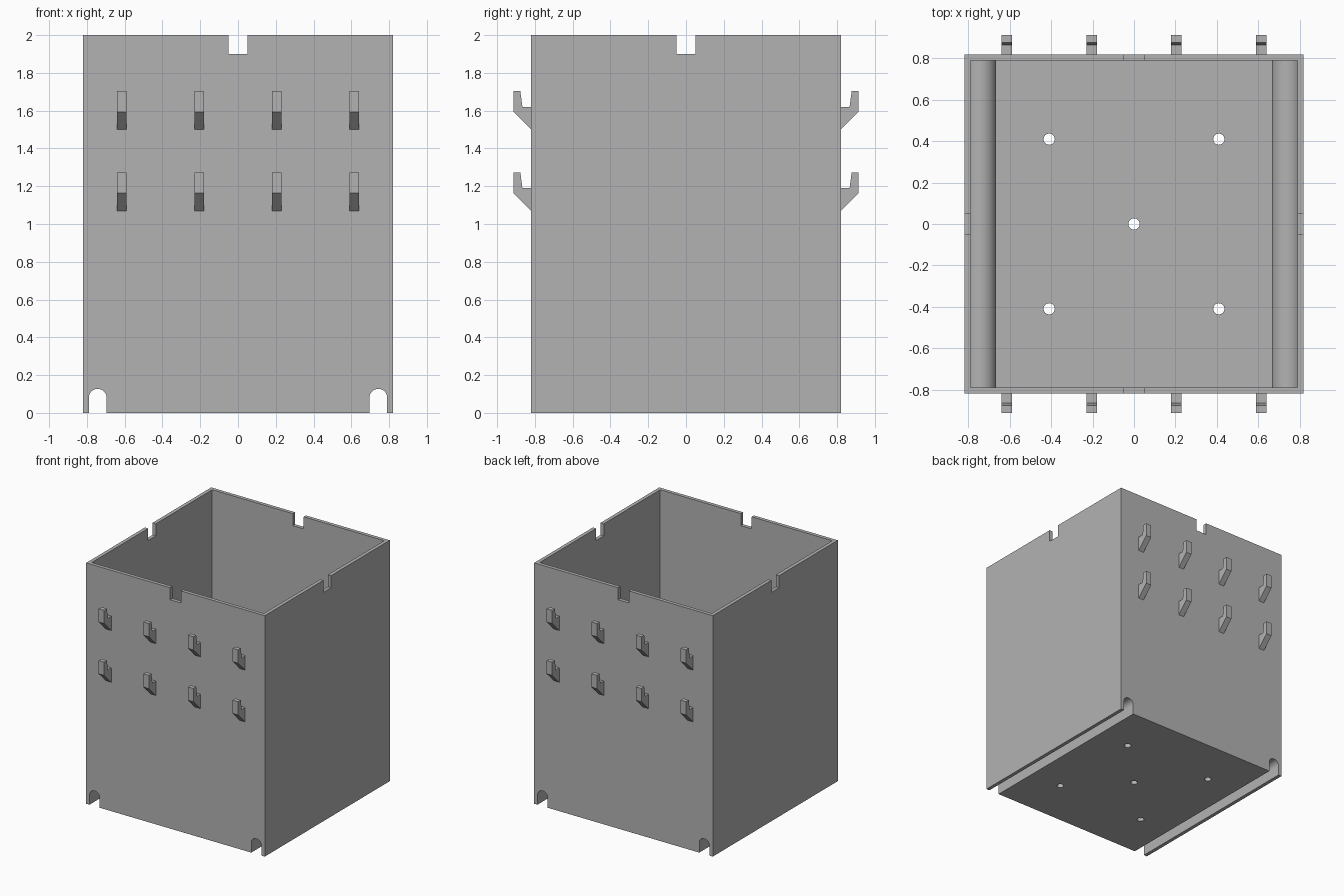
import bpy
from math import cos, sin, pi, radians, sqrt, atan2
from mathutils import Vector

if "Cube" in bpy.data.objects:
    bpy.data.objects.remove(bpy.data.objects["Cube"], do_unlink=True)

HALF, HEIGHT, WALL = 0.82, 2.0, 0.03
INNER = HALF - WALL
TUNNEL_X, TUNNEL_Z, TUNNEL_R = 0.743, 0.08, 0.047
SHELL_R = TUNNEL_R + WALL

grey = bpy.data.materials.new("plain grey")
grey.use_nodes = True
colour = (0.45, 0.45, 0.45, 1)
grey.diffuse_color = colour
grey.node_tree.nodes["Principled BSDF"].inputs["Base Color"].default_value = colour


def prism(name, outline, axis, lo, hi):
    """Extrude a 2D outline along x, y or z; outline is in the other two axes."""
    place = {"x": lambda a, b, t: (t, a, b),
             "y": lambda a, b, t: (a, t, b),
             "z": lambda a, b, t: (a, b, t)}[axis]
    n = len(outline)
    verts = [place(a, b, t) for t in (lo, hi) for a, b in outline]
    faces = [tuple(range(n)), tuple(range(2 * n - 1, n - 1, -1))]
    faces += [(i, i + n, (i + 1) % n + n, (i + 1) % n) for i in range(n)]
    mesh = bpy.data.meshes.new(name)
    mesh.from_pydata(verts, [], faces)
    # Turn every shell outward whatever the outline's direction
    area = sum(outline[i - 1][0] * outline[i][1] - outline[i][0] * outline[i - 1][1]
               for i in range(n))
    if (area > 0) != (axis == "y"):
        mesh.flip_normals()
    mesh.materials.append(grey)
    obj = bpy.data.objects.new(name, mesh)
    bpy.context.collection.objects.link(obj)
    return obj


def rect(a0, a1, b0, b1):
    return [(a0, b0), (a1, b0), (a1, b1), (a0, b1)]


def arc(cx, cz, r, start, end, steps=24):
    return [(cx + r * cos(start + (end - start) * i / steps),
             cz + r * sin(start + (end - start) * i / steps)) for i in range(steps + 1)]


def cut(target, cutter):
    mod = target.modifiers.new("cut", "BOOLEAN")
    mod.operation, mod.solver, mod.object = "DIFFERENCE", "EXACT", cutter
    bpy.context.view_layer.objects.active = target
    bpy.ops.object.modifier_apply(modifier=mod.name)
    bpy.data.objects.remove(cutter, do_unlink=True)


# Box with a cavity whose floor rises over the two tunnels
box = prism("box", rect(-HALF, HALF, -HALF, HALF), "z", 0, HEIGHT)
reach = INNER - TUNNEL_X
wall_angle = atan2(sqrt(SHELL_R ** 2 - reach ** 2), reach)
right_ridge = arc(TUNNEL_X, TUNNEL_Z, SHELL_R, pi, wall_angle)
edge = TUNNEL_X - SHELL_R
right_half = [(edge, WALL)] + right_ridge + [(INNER, HEIGHT + 0.1)]
left_half = [(-x, z) for x, z in reversed(right_half)]
cut(box, prism("cavity_cutter", right_half + left_half, "y", -INNER, INNER))

# Open round-topped tunnels along the bottom edges
for side in (-1, 1):
    cx = side * TUNNEL_X
    arch = arc(cx, TUNNEL_Z, TUNNEL_R, 0, pi)
    outline = [(cx + TUNNEL_R, -0.1)] + arch + [(cx - TUNNEL_R, -0.1)]
    cut(box, prism("tunnel_cutter", outline, "y", -1, 1))

# Notches in the middle of each top edge
for axis in "xy":
    cut(box, prism("notch_cutter", rect(-0.05, 0.05, 1.9, 2.1), axis, -1, 1))

# Drain holes in the floor
for hx, hy in [(0, 0)] + [(sx * 0.41, sy * 0.41) for sx in (-1, 1) for sy in (-1, 1)]:
    cut(box, prism("hole_cutter", arc(hx, hy, 0.027, 0, 2 * pi, 32)[:-1], "z", -0.1, 0.1))

bpy.ops.object.select_all(action="DESELECT")
box.select_set(True)
bpy.context.view_layer.objects.active = box
bpy.ops.object.shade_smooth_by_angle(angle=radians(30))

# Two rows of four hooks on the front and the back
hook_profile = [(0, 0), (0.093, 0.093), (0.093, 0.203), (0.057, 0.203),
                (0.046, 0.12), (0, 0.12)]
for side, label in ((-1, "front"), (1, "back")):
    for row, base in (("lower", 1.07), ("upper", 1.5)):
        for i in range(4):
            x = -0.615 + 0.41 * i
            outline = [(side * (HALF + d), base + h) for d, h in hook_profile]
            prism(f"{label}_{row}_hook_{i + 1}", outline, "x", x - 0.025, x + 0.025)
